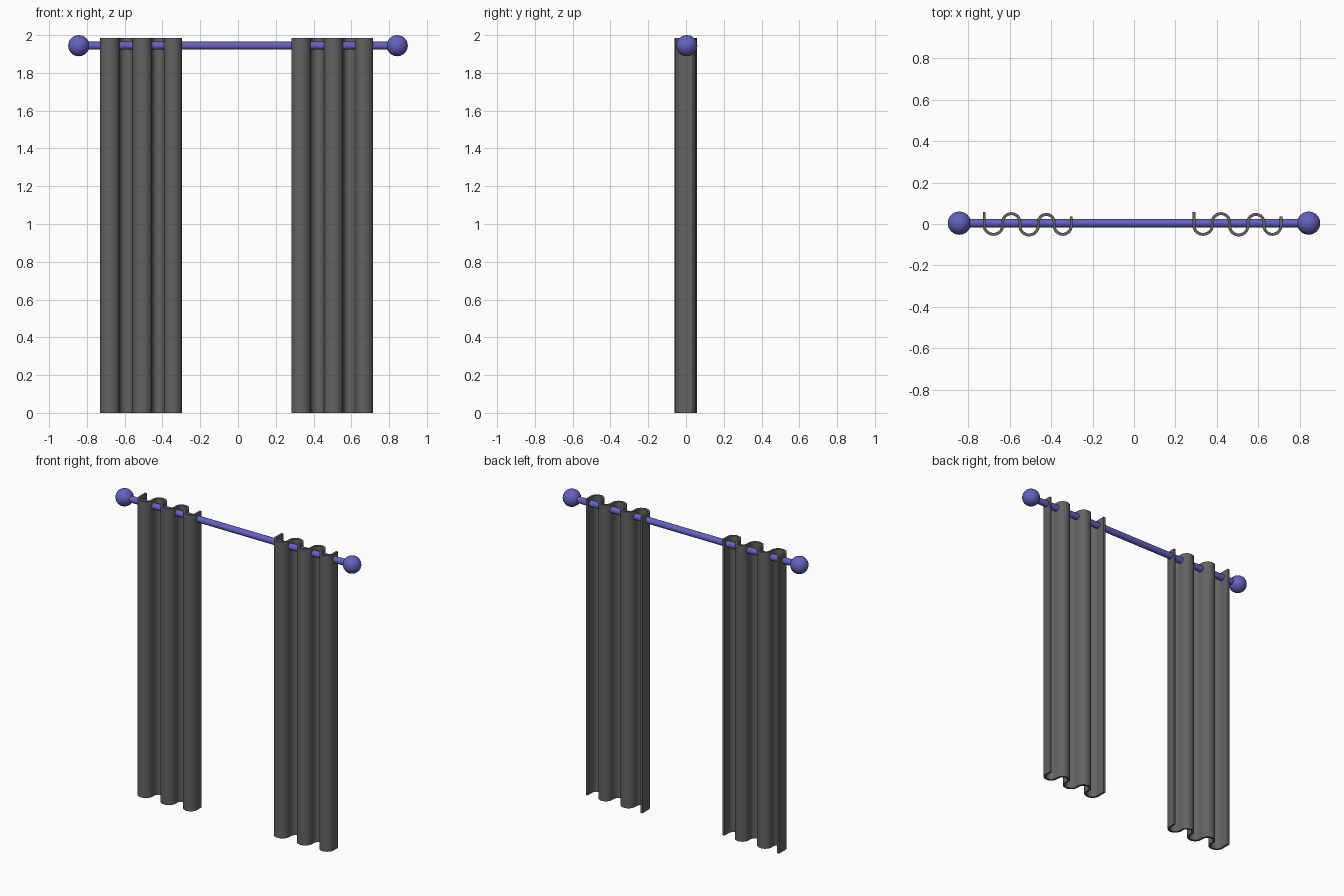
import bpy
import bmesh
import math

cube = bpy.data.objects.get("Cube")
if cube:
    bpy.data.objects.remove(cube, do_unlink=True)


def material(name, rgb):
    mat = bpy.data.materials.new(name)
    mat.use_nodes = True
    mat.diffuse_color = (*rgb, 1)
    mat.node_tree.nodes["Principled BSDF"].inputs["Base Color"].default_value = (*rgb, 1)
    return mat


BLUE = material("blue_violet", (0.13, 0.12, 0.51))
GREY = material("dark_grey", (0.125, 0.125, 0.125))

ROD_Y, ROD_Z = 0.004, 1.944
BALL_X, BALL_R = 0.843, 0.056
TOP, THICK = 1.985, 0.014


def finish(obj, name, mat):
    obj.name = name
    obj.data.materials.append(mat)
    bpy.ops.object.select_all(action="DESELECT")
    obj.select_set(True)
    bpy.context.view_layer.objects.active = obj
    bpy.ops.object.shade_smooth_by_angle(angle=math.radians(40))


# Rod with a ball finial at each end
bpy.ops.mesh.primitive_cylinder_add(vertices=32, radius=0.021, depth=2 * BALL_X,
                                    location=(0, ROD_Y, ROD_Z),
                                    rotation=(0, math.pi / 2, 0))
finish(bpy.context.object, "curtain_rod", BLUE)
for side, sign in (("left", 1), ("right", -1)):
    bpy.ops.mesh.primitive_uv_sphere_add(segments=32, ring_count=16, radius=BALL_R,
                                         location=(sign * BALL_X, ROD_Y, ROD_Z))
    finish(bpy.context.object, side + "_finial", BLUE)


def fold_path():
    """Wavy curtain line: alternating front and back U-bends between straight runs."""
    runs = [-0.723, -0.634, -0.551, -0.462, -0.385, -0.303]
    peaks = [-0.050, 0.050, -0.053, 0.046, -0.050]
    path = [(runs[0], 0.058)]
    for x0, x1, peak in zip(runs, runs[1:], peaks):
        start = math.copysign(0.008, peak)
        for i in range(17):
            a = math.pi * i / 16
            path.append(((x0 + x1) / 2 - (x1 - x0) / 2 * math.cos(a),
                         start + (peak - start) * math.sin(a)))
    path.append((runs[-1], 0.036))
    return path


def curtain(name, shift):
    bm = bmesh.new()
    columns = [[bm.verts.new((x + shift, y, z)) for z in (0, TOP)] for x, y in fold_path()]
    for a, b in zip(columns, columns[1:]):
        bm.faces.new((a[0], b[0], b[1], a[1]))
    mesh = bpy.data.meshes.new(name)
    bm.to_mesh(mesh)
    bm.free()
    obj = bpy.data.objects.new(name, mesh)
    bpy.context.collection.objects.link(obj)
    finish(obj, name, GREY)
    # Cloth thickness, applied before the sharp-edge shading
    mod = obj.modifiers.new("cloth_thickness", "SOLIDIFY")
    mod.thickness = THICK
    mod.offset = 0
    mod.use_even_offset = True
    bpy.ops.object.modifier_apply(modifier=mod.name)
    bpy.ops.object.shade_smooth_by_angle(angle=math.radians(40))


# Two matching curtains
curtain("right_curtain", 0)
curtain("left_curtain", 1.012)
